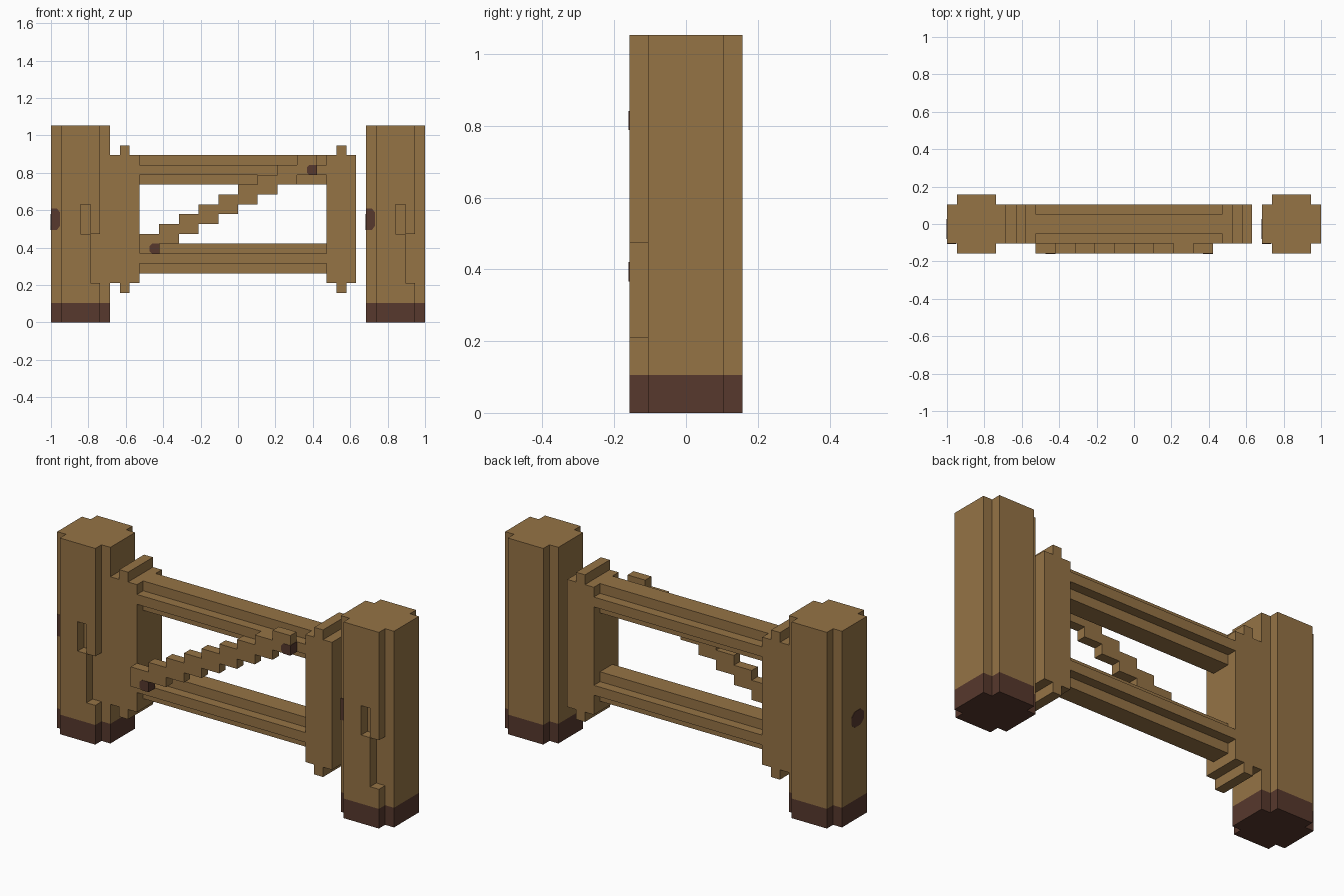
import bpy, bmesh
from mathutils import Vector

if "Cube" in bpy.data.objects:
    bpy.data.objects.remove(bpy.data.objects["Cube"])

U = 1 / 19  # one block of the model's grid


def material(name, rgb):
    m = bpy.data.materials.new(name)
    m.diffuse_color = (*rgb, 1)
    m.use_nodes = True
    m.node_tree.nodes["Principled BSDF"].inputs["Base Color"].default_value = m.diffuse_color
    return m


WOOD = material("wood", (0.30, 0.172, 0.060))
DARK = material("dark_wood", (0.095, 0.040, 0.026))


def prism(name, mat, points, axis, a, b):
    """Extrude a 2D outline (grid units) along an axis from a to b."""
    place = {"x": lambda p, t: (t, p[0], p[1]),
             "y": lambda p, t: (p[0], t, p[1]),
             "z": lambda p, t: (p[0], p[1], t)}[axis]
    bm = bmesh.new()
    face = bm.faces.new([bm.verts.new(Vector(place(p, a)) * U) for p in points])
    ext = bmesh.ops.extrude_face_region(bm, geom=[face])
    top = [v for v in ext["geom"] if isinstance(v, bmesh.types.BMVert)]
    bmesh.ops.translate(bm, verts=top, vec=(Vector(place((0, 0), b)) - Vector(place((0, 0), a))) * U)
    bmesh.ops.recalc_face_normals(bm, faces=bm.faces[:])
    me = bpy.data.meshes.new(name)
    bm.to_mesh(me)
    bm.free()
    me.materials.append(mat)
    ob = bpy.data.objects.new(name, me)
    bpy.context.collection.objects.link(ob)
    return ob


def rect(x0, y0, x1, y1):
    return [(x0, y0), (x1, y0), (x1, y1), (x0, y1)]


def octagon(cx, cy, rx, ry):
    return [(cx + sx * rx, cy + sy * ry) for sx, sy in
            ((-1, -.45), (-.45, -1), (.45, -1), (1, -.45),
             (1, .45), (.45, 1), (-.45, 1), (-1, .45))]


# Posts: notched-corner columns with a dark foot and a grooved front pad
for side, x in (("left", -19), ("right", 13)):
    def sh(pts):
        return [(px + x, pz) for px, pz in pts]
    cross = sh([(0, -2), (1, -2), (1, -3), (5, -3), (5, -2), (6, -2),
                (6, 2), (5, 2), (5, 3), (1, 3), (1, 2), (0, 2)])
    shaft = sh([(0, -2), (6, -2), (6, 2), (5, 2), (5, 3), (1, 3), (1, 2), (0, 2)])
    prism(side + "_post_foot", DARK, cross, "z", 0, 2)
    prism(side + "_post_shaft", WOOD, shaft, "z", 2, 20)
    prism(side + "_post_lower_pad", WOOD,
          sh([(1, 2), (5, 2), (5, 4), (4, 4), (4, 9), (3, 9), (3, 12), (1, 12)]), "y", -3, -2)
    prism(side + "_post_upper_pad", WOOD,
          sh([(1, 12), (4, 12), (4, 9), (5, 9), (5, 20), (1, 20)]), "y", -3, -2)
    # Dark knots on the front corner strip and on the outer face
    prism(side + "_post_front_knot", DARK,
          sh([(0, 9.4), (.6, 9.4), (.9, 9.8), (.9, 11.2), (.6, 11.6), (0, 11.6)]), "y", -2.05, -2)
    prism(side + "_post_side_knot", DARK, octagon(-.5, 10.2, 1, .8), "x", x - .04, x)

# End boards of the gate, each with a peg above and below
for side, x in (("left", -13), ("right", 9)):
    prism(side + "_end_board", WOOD,
          [(x, 4), (x + 1, 4), (x + 1, 3), (x + 2, 3), (x + 2, 4), (x + 3, 4),
           (x + 3, 17), (x + 2, 17), (x + 2, 18), (x + 1, 18), (x + 1, 17), (x, 17)], "y", -2, 2)

# Rails with a cross-shaped section
for name, z in (("lower_rail", 5), ("upper_rail", 14)):
    prism(name, WOOD,
          [(-1, z), (1, z), (1, z + 1), (2, z + 1), (2, z + 2), (1, z + 2),
           (1, z + 3), (-1, z + 3), (-1, z + 2), (-2, z + 2), (-2, z + 1), (-1, z + 1)],
          "x", -10, 9)

# Stepped diagonal brace on the front
upper, lower = [], []
for i in range(9):
    x0, z0 = -10 + 2 * i, 7 + i
    lower += [(x0, z0), (x0 + 2, z0)]
    upper += [(x0, z0 + 2), (x0 + 2, z0 + 2)]
prism("diagonal_brace", WOOD, lower + upper[::-1], "y", -3, -2)

# Dark nail blocks at both ends of the brace
for name, x, z in (("lower_nail", -9, 7), ("upper_nail", 7, 15)):
    prism(name, DARK,
          [(x + .25, z - .03), (x + 1.03, z - .03), (x + 1.03, z + 1),
           (x + .25, z + 1), (x, z + .75), (x, z + .22)], "y", -3.04, -2)
